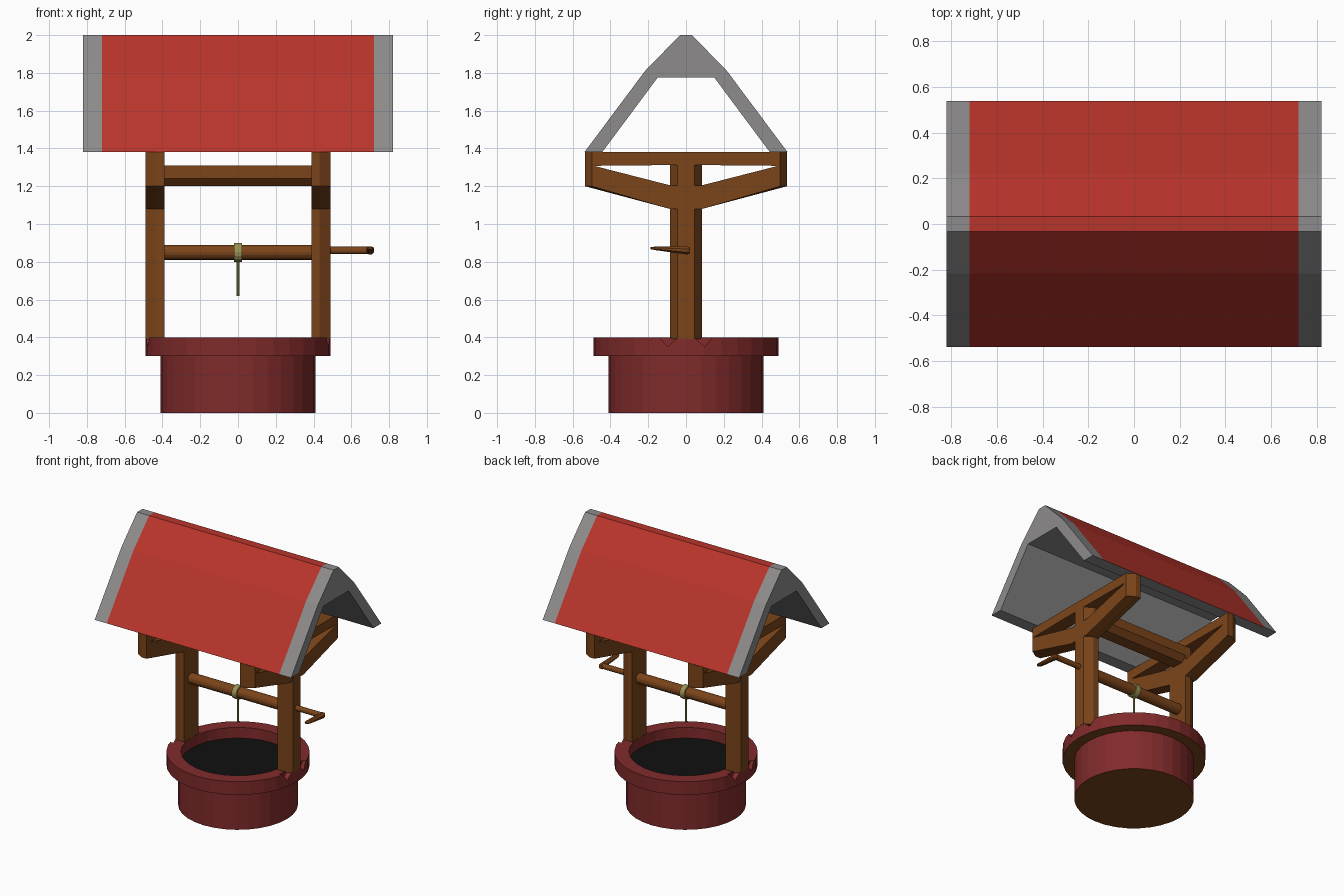
import bpy, bmesh
from math import cos, sin, pi

if "Cube" in bpy.data.objects:
    bpy.data.objects.remove(bpy.data.objects["Cube"])


def material(name, rgb):
    m = bpy.data.materials.new(name)
    m.diffuse_color = (*rgb, 1)
    m.use_nodes = True
    m.node_tree.nodes["Principled BSDF"].inputs["Base Color"].default_value = m.diffuse_color
    return m


RED = material("roof_red", (0.48, 0.035, 0.024))
GREY = material("trim_grey", (0.27, 0.26, 0.26))
BRICK = material("brick", (0.22, 0.024, 0.024))
WOOD = material("wood", (0.20, 0.058, 0.010))
ROPE = material("rope", (0.33, 0.29, 0.09))
BLACK = material("black", (0.005, 0.005, 0.005))


def loft(name, rings, mats, pick=None):
    """Skin a list of equal-length point rings and cap both ends."""
    bm = bmesh.new()
    rows = [[bm.verts.new(p) for p in ring] for ring in rings]
    n = len(rows[0])
    for a, b in zip(rows, rows[1:]):
        for i in range(n):
            j = (i + 1) % n
            bm.faces.new((a[i], a[j], b[j], b[i]))
    bm.faces.new(rows[0])
    bm.faces.new(rows[-1])
    bmesh.ops.recalc_face_normals(bm, faces=bm.faces)
    bm.normal_update()
    if pick:
        for f in bm.faces:
            f.material_index = pick(f)
    me = bpy.data.meshes.new(name)
    bm.to_mesh(me)
    bm.free()
    for m in mats:
        me.materials.append(m)
    ob = bpy.data.objects.new(name, me)
    bpy.context.collection.objects.link(ob)
    return ob


def along_x(profile, xs):
    return [[(x, y, z) for y, z in profile] for x in xs]


def disc(r, z, n=32, x=0, y=0):
    return [(x + r * cos(2 * pi * i / n), y + r * sin(2 * pi * i / n), z) for i in range(n)]


def disc_x(r, x, z, n=16, y=0, rz=None):
    rz = rz or r
    return [(x, y + r * cos(2 * pi * i / n), z + rz * sin(2 * pi * i / n)) for i in range(n)]


# Well wall with wider rim, brown undersides and black water
def wall_material(f):
    if f.normal.z < -0.5:
        return 1
    return 2 if f.normal.z > 0.5 and f.calc_center_median().z < 0.35 else 0


wall = loft("well_wall", [disc(r, z) for r, z in [
    (0.41, 0), (0.41, 0.3), (0.49, 0.3), (0.49, 0.4), (0.39, 0.4), (0.39, 0.32)]],
    [BRICK, WOOD, BLACK], wall_material)

# Small V notches in the rim beside the posts
for sx in (-1, 1):
    for sy in (-1, 1):
        vee = [(sy * 0.03, 0.41), (sy * 0.098, 0.35), (sy * 0.148, 0.41)]
        cut = loft("notch_cutter", along_x(vee, (sx * 0.445, sx * 0.55)), [BRICK])
        cut.hide_render = True
        cut.hide_viewport = True
        mod = wall.modifiers.new("notch", "BOOLEAN")
        mod.operation = "DIFFERENCE"
        mod.solver = "EXACT"
        mod.object = cut

# Posts with chamfered outer edges, and truss arms with triangular openings
SECTION = [(0.39, -0.085), (0.431, -0.085), (0.49, -0.045),
           (0.49, 0.045), (0.431, 0.085), (0.39, 0.085)]
for sx, side in ((-1, "left"), (1, "right")):
    loft(side + "_post", [[(sx * x, y, z) for x, y in SECTION] for z in (0.39, 1.379)], [WOOD])
    for sy, end in ((-1, "front"), (1, "back")):
        rings = []
        for x, tip in ((0.39, 0.535), (0.431, 0.535), (0.489, 0.497)):
            outline = [(0, 1.38), (tip, 1.38), (tip, 1.2), (0.085, 1.08), (0, 1.08),
                       (0, 1.2), (0.085, 1.205), (0.488, 1.308), (0.085, 1.312), (0, 1.312)]
            rings.append([(sx * x, sy * y, z) for y, z in outline])
        loft(f"{side}_{end}_truss", rings, [WOOD])

# Cross beam between the posts
loft("cross_beam", along_x([(-0.085, 1.31), (-0.085, 1.24), (-0.045, 1.2),
                            (0.045, 1.2), (0.085, 1.24), (0.085, 1.31)], (-0.395, 0.395)), [WOOD])

# Winding axle, crank shaft and tapered crank arm
AX = 0.85
loft("axle", [disc_x(0.04, x, AX) for x in (-0.395, 0.395)], [WOOD])
loft("crank_shaft", [disc_x(0.02, x, 0.86) for x in (0.48, 0.70)], [WOOD])
arm = []
for y, hx, lo, hi in ((0.022, 0.013, 0.846, 0.874), (0.008, 0.02, 0.838, 0.88),
                      (-0.165, 0.02, 0.862, 0.88), (-0.187, 0.012, 0.867, 0.878)):
    arm.append([(0.70 + hx * cos(pi * i / 4 + pi / 8) / cos(pi / 8), y,
                 (lo + hi) / 2 + (hi - lo) / 2 * sin(pi * i / 4 + pi / 8) / cos(pi / 8))
                for i in range(8)])
loft("crank_arm", arm, [WOOD])

# Rope coil and hanging rope
loft("rope_coil", [disc_x(0.05, x, AX) for x in (-0.02, 0.02)], [ROPE])
loft("hanging_rope", [disc(0.007, z, 8) for z in (0.62, 0.83)], [ROPE])

# Roof shell: red shingles outside, grey underside and end trims
half = [(0.032, 2.0), (0.217, 1.81), (0.538, 1.38), (0.444, 1.38), (0.15, 1.775)]
roof_profile = half + [(-y, z) for y, z in reversed(half)]


def roof_material(f):
    c = f.calc_center_median()
    return 1 if abs(c.x) < 0.7 and f.normal.z > 0.3 else 0


loft("roof", along_x(roof_profile, (-0.82, -0.72, 0.72, 0.82)), [GREY, RED], roof_material)
